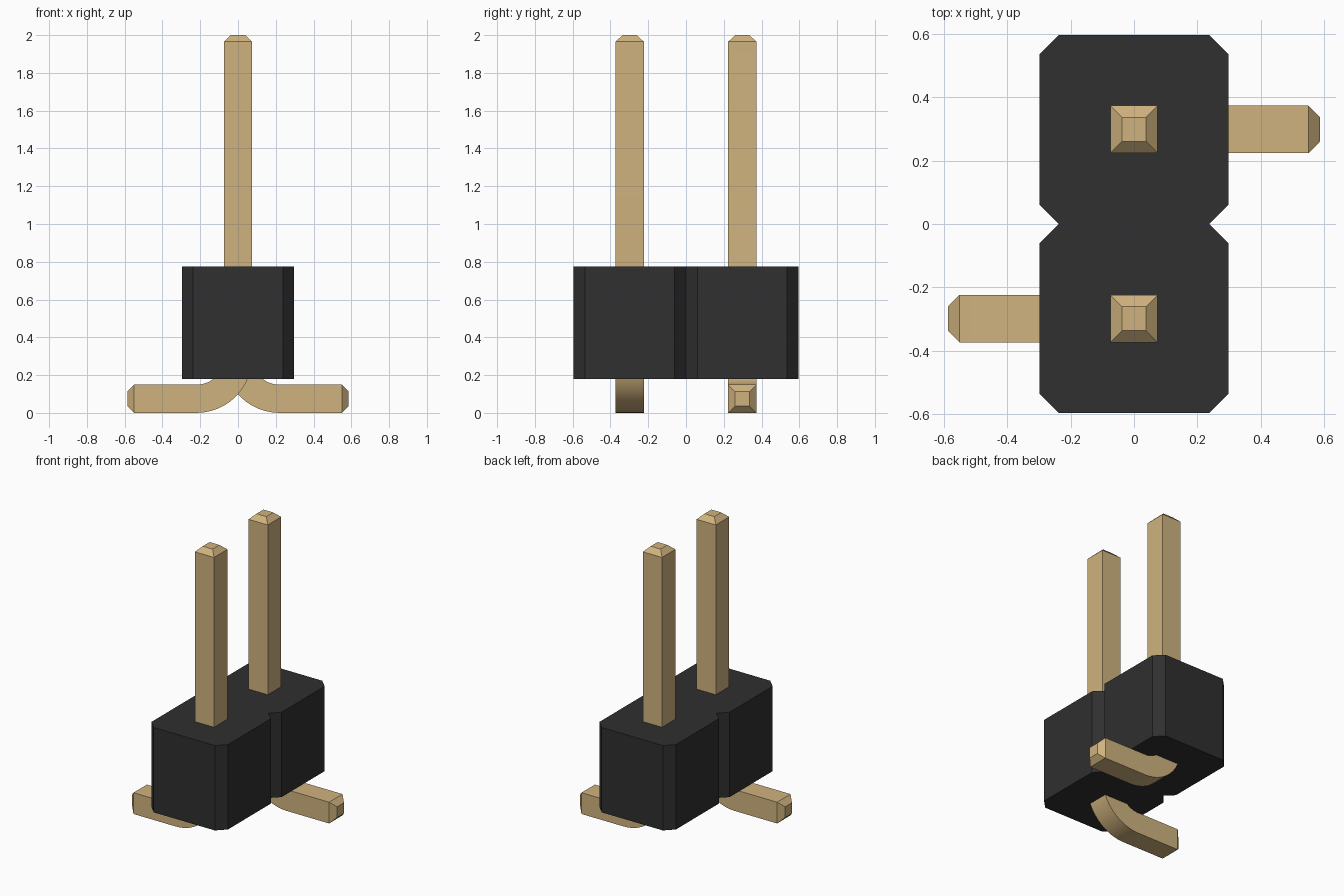
import bpy
import bmesh
from math import sin, cos, pi, radians
from mathutils import Vector

if "Cube" in bpy.data.objects:
    bpy.data.objects.remove(bpy.data.objects["Cube"], do_unlink=True)


def make_material(name, color):
    mat = bpy.data.materials.new(name)
    mat.use_nodes = True
    mat.diffuse_color = (*color, 1)
    mat.node_tree.nodes["Principled BSDF"].inputs["Base Color"].default_value = (*color, 1)
    return mat


gold = make_material("gold metal", (0.63, 0.45, 0.21))
black = make_material("black plastic", (0.029, 0.029, 0.029))


def finish(bm, name, mat):
    bmesh.ops.recalc_face_normals(bm, faces=bm.faces)
    mesh = bpy.data.meshes.new(name)
    bm.to_mesh(mesh)
    bm.free()
    mesh.materials.append(mat)
    obj = bpy.data.objects.new(name, mesh)
    bpy.context.collection.objects.link(obj)
    bpy.ops.object.select_all(action='DESELECT')
    obj.select_set(True)
    bpy.context.view_layer.objects.active = obj
    bpy.ops.object.shade_smooth_by_angle(angle=radians(30))
    return obj


# Housing: two chamfered cells joined by a notched waist
W, L, CH = 0.297, 0.595, 0.06
Z0, Z1 = 0.18, 0.775
quarter = [(W - CH, L), (W, L - CH), (W, CH)]
right_side = quarter + [(W - CH, 0)] + [(x, -y) for x, y in reversed(quarter)]
outline = right_side + [(-x, -y) for x, y in right_side]
bm = bmesh.new()
base = bm.faces.new([bm.verts.new((x, y, Z0)) for x, y in outline])
top = bmesh.ops.extrude_face_region(bm, geom=[base])
bmesh.ops.translate(bm, vec=(0, 0, Z1 - Z0),
                    verts=[v for v in top["geom"] if isinstance(v, bmesh.types.BMVert)])
finish(bm, "housing", black)

# Pins: square wire swept from the upright tip, around the bend, to the foot tip
H, TIP = 0.0745, 0.038
R = 0.22                     # centreline bend radius
CX, CZ = -R, H + R           # bend centre
PITCH = 0.298
SEGMENTS = 12


def make_pin(name, y, side):
    # each ring: centre x, centre z, bend angle, half width
    rings = [(0, 2.0, 0, TIP), (0, 1.965, 0, H)]
    for i in range(SEGMENTS + 1):
        a = pi / 2 * i / SEGMENTS
        rings.append((CX + R * cos(a), CZ - R * sin(a), a, H))
    rings += [(-0.55, H, pi / 2, H), (-0.586, H, pi / 2, TIP)]

    bm = bmesh.new()
    loops = []
    for x, z, a, h in rings:
        out = Vector((cos(a), 0, -sin(a))) * h
        across = Vector((0, h, 0))
        loop = []
        for s, t in ((1, 1), (-1, 1), (-1, -1), (1, -1)):
            p = Vector((x, 0, z)) + out * s + across * t
            loop.append(bm.verts.new((p.x * side, p.y + y, p.z)))
        loops.append(loop)
    for a, b in zip(loops, loops[1:]):
        for i in range(4):
            j = (i + 1) % 4
            bm.faces.new((a[i], a[j], b[j], b[i]))
    bm.faces.new(loops[0])
    bm.faces.new(loops[-1])
    return finish(bm, name, gold)


make_pin("front_pin", -PITCH, 1)
make_pin("back_pin", PITCH, -1)
